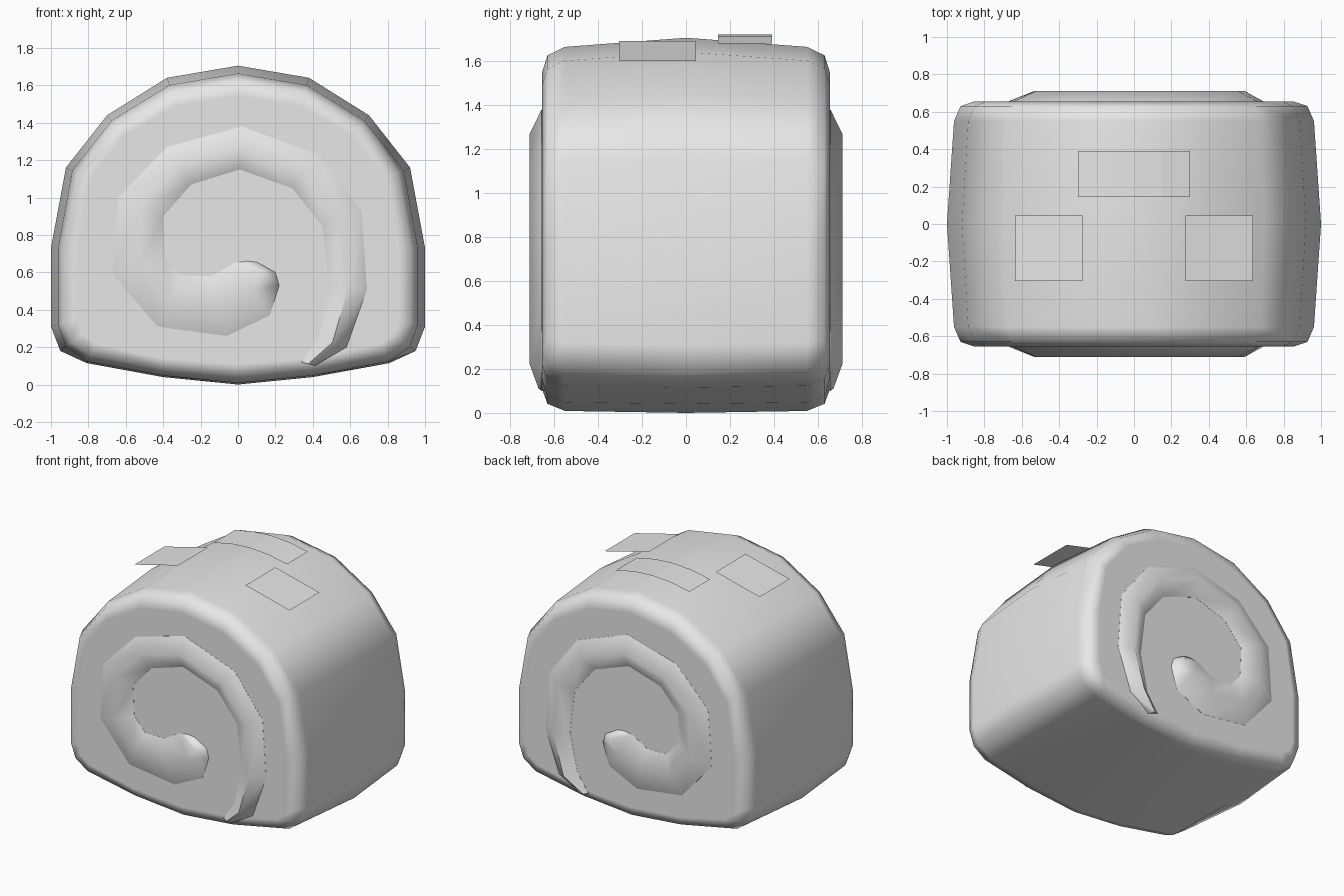
import bpy, bmesh
from mathutils import Vector

cube = bpy.data.objects.get("Cube")
if cube:
    bpy.data.objects.remove(cube, do_unlink=True)

grey = bpy.data.materials.new("plain grey")
grey.use_nodes = True
colour = (0.8, 0.8, 0.8, 1)
grey.diffuse_color = colour
grey.node_tree.nodes["Principled BSDF"].inputs["Base Color"].default_value = colour


def make(name, bm, smooth=True):
    bmesh.ops.recalc_face_normals(bm, faces=bm.faces)
    mesh = bpy.data.meshes.new(name)
    bm.to_mesh(mesh)
    bm.free()
    mesh.materials.append(grey)
    for p in mesh.polygons:
        p.use_smooth = smooth
    ob = bpy.data.objects.new(name, mesh)
    bpy.context.collection.objects.link(ob)
    return ob


def loft(bm, rings, closed):
    """Join successive rows of points with quads."""
    rows = [[bm.verts.new(p) for p in ring] for ring in rings]
    n = len(rows[0])
    for a, b in zip(rows, rows[1:]):
        for i in range(n if closed else n - 1):
            j = (i + 1) % n
            bm.faces.new((a[i], a[j], b[j], b[i]))
    bm.faces.new(rows[0])
    bm.faces.new(rows[-1])


# Body: a bulging loaf, widest at the middle, with rounded rims and flat ends
OUTER = [(0, 0), (.4, .04), (.81, .115), (.95, .18), (1, .31),
         (1, .73), (.92, 1.16), (.70, 1.44), (.38, 1.64), (0, 1.705)]
INNER = [(0, .11), (.4, .14), (.76, .22), (.83, .27), (.855, .35),
         (.855, .72), (.79, 1.1), (.61, 1.33), (.33, 1.49), (0, 1.545)]


def body_ring(y, inset, low_inset):
    half = []
    for k, (o, i) in enumerate(zip(OUTER, INNER)):
        p = Vector(o).lerp(Vector(i), low_inset if k < 3 else inset)
        half.append((p.x, y, p.y))
    return half + [(-x, y, z) for x, y, z in half[-2:0:-1]]


steps = [(.655, 1, 1), (.63, .5, .38), (.55, .26, .08)]
rings = [body_ring(-y, a, b) for y, a, b in steps]
rings += [body_ring(0, 0, 0)]
rings += [body_ring(y, a, b) for y, a, b in reversed(steps)]
bm = bmesh.new()
loft(bm, rings, True)
body = make("roll_body", bm)
body.modifiers.new("Flat ends", "WEIGHTED_NORMAL").weight = 80

# Swirls: tapered ridge given by its outer and inner edge, one on each end
EDGE_OUT = [(.2, .6), (.22, .53), (.17, .37), (-.06, .26), (-.43, .31), (-.67, .59),
            (-.64, 1), (-.38, 1.27), (.02, 1.38), (.43, 1.23), (.66, .93),
            (.69, .51), (.58, .2), (.41, .1)]
EDGE_IN = [(.1, .655), (.05, .66), (-.02, .65), (-.14, .58), (-.3, .58), (-.39, .68),
           (-.4, .9), (-.25, 1.07), (.01, 1.15), (.29, 1.05), (.45, .85),
           (.49, .53), (.43, .25), (.34, .12)]


def swirl(name, side):
    rows = []
    last = len(EDGE_OUT) - 1
    for k, ((ox, oz), (ix, iz)) in enumerate(zip(EDGE_OUT, EDGE_IN)):
        crest = .67 if k in (0, last) else .712
        rows.append([(ox, side * .6, oz), (ox, side * .656, oz),
                     ((ox + ix) / 2, side * crest, (oz + iz) / 2),
                     (ix, side * .656, iz), (ix, side * .6, iz)])
    bm = bmesh.new()
    loft(bm, rows, False)
    ob = make(name, bm)
    bpy.ops.object.select_all(action="DESELECT")
    ob.select_set(True)
    bpy.context.view_layer.objects.active = ob
    bpy.ops.object.shade_smooth_by_angle(angle=1.0)


swirl("front_swirl", -1)
swirl("back_swirl", 1)


# Thin floating plates over the top
def plate(name, path, y0, y1):
    bm = bmesh.new()
    rows = [(bm.verts.new((x, y0, z)), bm.verts.new((x, y1, z))) for x, z in path]
    for a, b in zip(rows, rows[1:]):
        bm.faces.new((a[0], b[0], b[1], a[1]))
    ob = make(name, bm, False)
    if ob.data.polygons[0].normal.z < 0:
        ob.data.flip_normals()


for name, s in (("left", 1), ("right", -1)):
    plate(name + "_top_plate", [(s * .275, 1.69), (s * .635, 1.6)], -.305, .045)
plate("rear_top_plate", [(-.3, 1.68), (-.15, 1.71), (0, 1.72), (.15, 1.71), (.3, 1.68)],
      .145, .39)
